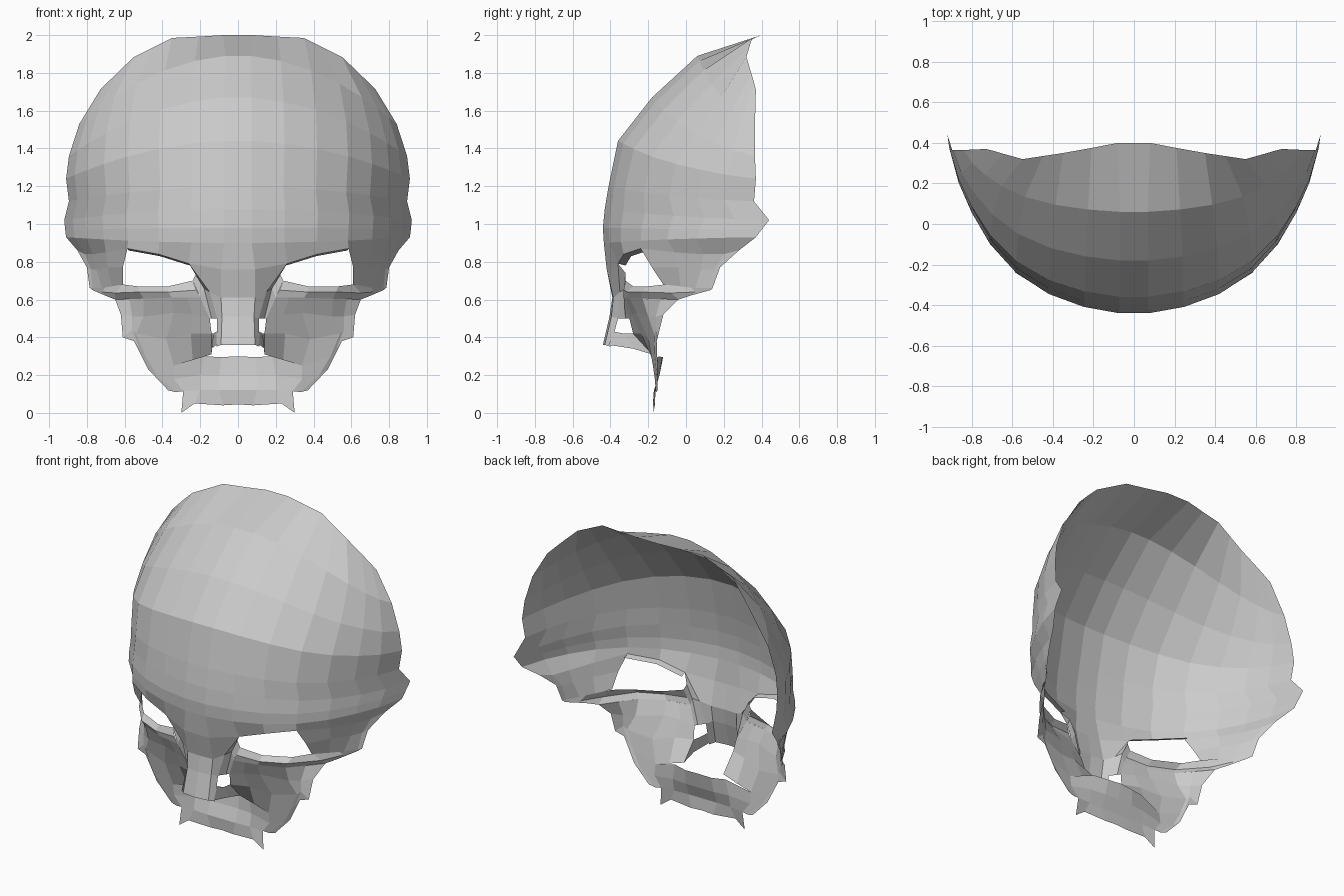
import bpy
from math import sqrt


def patch(name, rows):
    """Sheet of quads through rows of points, mirrored across x = 0."""
    n = len(rows[0])
    verts = [p for r in rows for p in r]
    faces = [(i * n + j, i * n + j + 1, (i + 1) * n + j + 1, (i + 1) * n + j)
             for i in range(len(rows) - 1) for j in range(n - 1)]
    me = bpy.data.meshes.new(name)
    me.from_pydata(verts, [], faces)
    me.validate()
    ob = bpy.data.objects.new(name, me)
    bpy.context.collection.objects.link(ob)
    m = ob.modifiers.new("mirror", 'MIRROR')
    m.merge_threshold = 0.001
    return ob


COLS = (0, .08, .27, .46, .64, .78, .88, .95, 1)


def arc_row(y0, z0, x1, y1, z1):
    """Flattened quarter ellipse from the centre line round to the open back edge."""
    pts = []
    for s in COLS:
        c = 1 if s <= .08 else sqrt(1 - s * s)
        cy = c * (1 - .5 * s ** 8)
        pts.append((x1 * s, y1 + (y0 - y1) * cy, z1 + (z0 - z1) * c * c))
    return pts


# Skull dome: open top edge, then rows as centre (y, z), back edge (x, y, z)
top_edge = [(0, .40, 2), (.08, .40, 2), (.21, .375, 1.992), (.35, .35, 1.985), (.45, .335, 1.935),
            (.55, .32, 1.885), (.64, .345, 1.80), (.69, .36, 1.75), (.73, .37, 1.71)]
dome = [top_edge] + [arc_row(*r) for r in (
    (.06, 1.89, .84, .365, 1.53),
    (-.18, 1.67, .895, .365, 1.36),
    (-.36, 1.44, .91, .37, 1.24),
    (-.41, 1.20, .895, .36, 1.12),
    (-.43, 1.08, .92, .44, 1.02),
    (-.44, .98, .915, .40, .97),
    (-.435, .90, .91, .37, .93))]
patch("skull_dome", dome)

# Brow band and temple hang from the last dome row
edge = dome[-1]
brow = [(0, -.42, .76), (.09, -.42, .76), (.26, -.36, .79),
        (.42, -.33, .84), (.585, -.24, .87)]
patch("brow", [edge[:5], brow])
patch("brow_rim", [brow[2:], [(x - .005, y + .04, z - .01) for x, y, z in brow[2:]]])
patch("temple", [
    edge[4:],
    [(.585, -.24, .87), (.70, -.06, .85), (.77, .09, .84), (.81, .20, .84), (.85, .28, .86)],
    [(.61, -.18, .77), (.69, -.04, .77), (.75, .08, .76), (.78, .15, .76), (.80, .18, .77)],
    [(.61, -.12, .68), (.67, -.03, .67), (.72, .05, .66), (.77, .12, .66), (.785, .14, .66)]])

# Cheekbone bar joining the temple to the face
patch("cheekbone", [
    [(.785, .14, .66), (.70, .02, .67), (.61, -.11, .68), (.53, -.20, .67), (.37, -.28, .67), (.24, -.32, .70)],
    [(.78, .14, .66), (.72, .05, .64), (.65, -.08, .635), (.52, -.24, .64), (.37, -.31, .64), (.22, -.33, .65)],
    [(.77, .13, .65), (.70, .02, .62), (.65, -.04, .60), (.50, -.23, .605), (.35, -.30, .61), (.20, -.33, .61)]])

# Cheek plate down to the upper jaw, with a hollow beside the nose
patch("cheek", [
    [(.65, -.04, .60), (.575, -.135, .602), (.50, -.23, .605), (.35, -.30, .61), (.27, -.315, .61), (.20, -.33, .61)],
    [(.62, -.12, .52), (.56, -.16, .51), (.50, -.20, .51), (.34, -.26, .53), (.24, -.285, .52), (.15, -.30, .50)],
    [(.61, -.15, .40), (.56, -.16, .44), (.54, -.17, .42), (.38, -.20, .39), (.25, -.24, .42), (.14, -.28, .42)],
    [(.55, -.155, .38), (.52, -.16, .34), (.49, -.165, .30), (.34, -.175, .25), (.24, -.175, .28), (.14, -.18, .31)]])

# Nose bridge, inner eye corner and nostril wall
nose = [
    brow[:3],
    [(0, -.39, .61), (.09, -.385, .61), (.15, -.35, .64)],
    [(0, -.405, .51), (.085, -.395, .51), (.11, -.36, .50)],
    [(0, -.44, .36), (.09, -.43, .36), (.115, -.40, .35)]]
patch("nose", nose)
patch("eye_corner", [
    [(.26, -.36, .79), (.22, -.32, .74), (.24, -.32, .70)],
    [(.15, -.35, .64), (.18, -.32, .66), (.20, -.33, .61)],
    [(.11, -.36, .50), (.14, -.32, .50), (.15, -.30, .50)]])
patch("nostril_wall", [
    [(.115, -.38, .43), (.13, -.33, .42), (.14, -.28, .42)],
    [(.115, -.41, .36), (.14, -.28, .34), (.14, -.18, .31)]])

# Upper jaw band with the ragged tooth edge
patch("upper_jaw", [
    [(0, -.12, .30), (.09, -.125, .295), (.18, -.145, .30), (.34, -.175, .25), (.49, -.165, .30), (.55, -.155, .38)],
    [(0, -.14, .20), (.10, -.14, .20), (.20, -.15, .20), (.34, -.165, .18), (.43, -.155, .20), (.475, -.15, .23)],
    [(0, -.17, .12), (.10, -.17, .12), (.20, -.165, .12), (.29, -.16, .115), (.33, -.155, .11), (.37, -.15, .12)]])
patch("tooth_edge", [
    [(0, -.17, .12), (.10, -.17, .12), (.20, -.165, .12), (.29, -.16, .115)],
    [(0, -.165, .045), (.08, -.165, .04), (.23, -.175, .05), (.30, -.17, 0)]])
